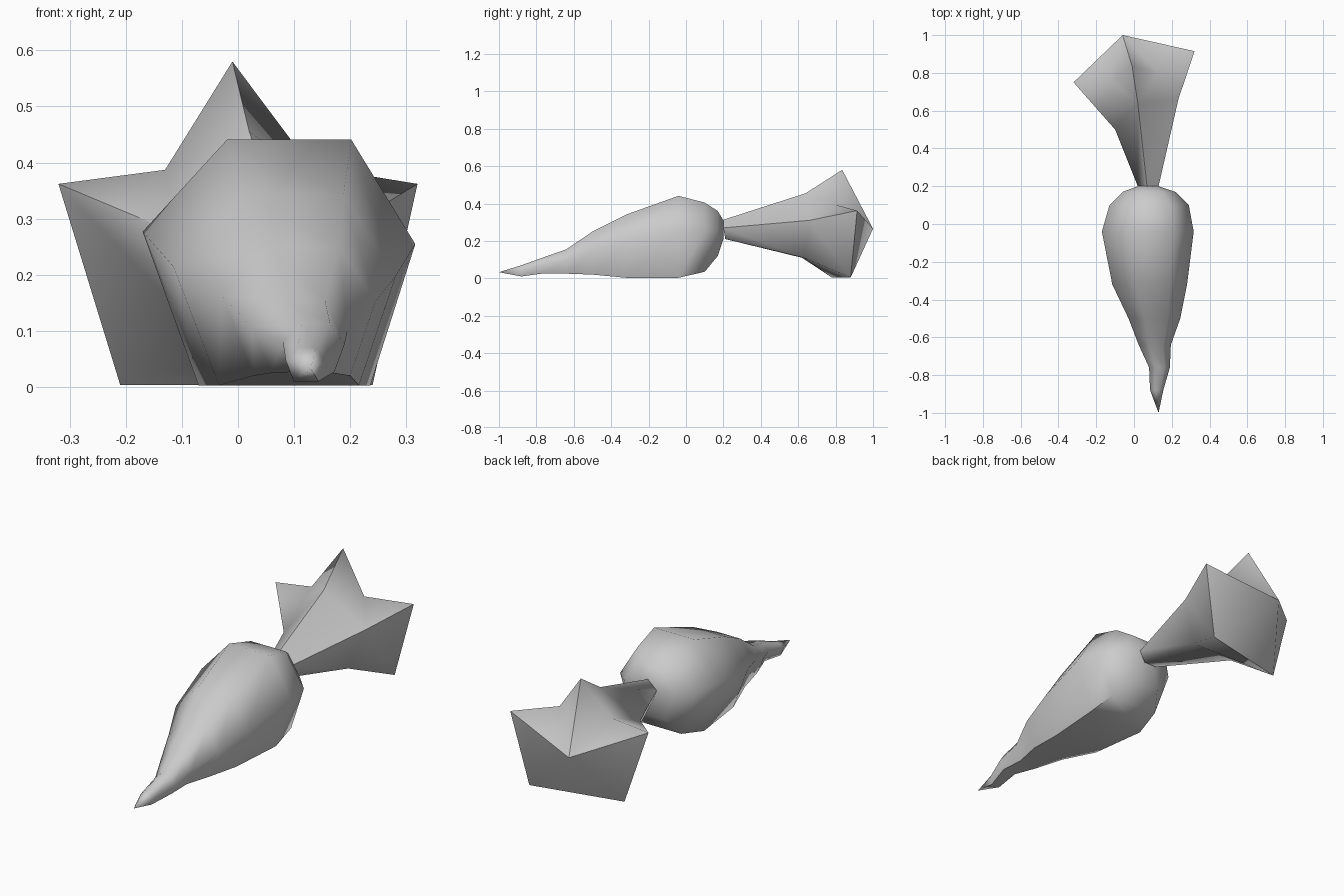
import bpy
import bmesh
from mathutils import Vector

default_cube = bpy.data.objects.get("Cube")
if default_cube:
    bpy.data.objects.remove(default_cube, do_unlink=True)

# Single plain material
grey = bpy.data.materials.new("plain_grey")
grey.use_nodes = True
grey.diffuse_color = (0.6, 0.6, 0.6, 1)
grey.node_tree.nodes["Principled BSDF"].inputs["Base Color"].default_value = grey.diffuse_color


def bridge(bm, first, second):
    """Join two rings with the same number of points."""
    count = len(first)
    for i in range(count):
        j = (i + 1) % count
        bm.faces.new((first[i], first[j], second[j], second[i]))


def finish(bm, name, sharp_angle):
    """Turn the mesh into a smooth shaded object."""
    bmesh.ops.recalc_face_normals(bm, faces=bm.faces[:])
    mesh = bpy.data.meshes.new(name)
    bm.to_mesh(mesh)
    bm.free()
    mesh.materials.append(grey)
    part = bpy.data.objects.new(name, mesh)
    bpy.context.collection.objects.link(part)
    bpy.ops.object.select_all(action="DESELECT")
    part.select_set(True)
    bpy.context.view_layer.objects.active = part
    bpy.ops.object.shade_smooth_by_angle(angle=sharp_angle)
    return part


def build_body():
    """Plump six-sided body that tapers to a thin tail."""
    section = [(-1, 0.25), (-0.38, 1), (0.53, 1), (1, 0.15), (0.67, -1), (-0.59, -1)]
    # Stations: y, centre x, centre z, half width, half height
    stations = [
        (0.2, 0.075, 0.26, 0.055, 0.05),
        (0.17, 0.08, 0.24, 0.14, 0.12),
        (0.1, 0.08, 0.22, 0.21, 0.185),
        (-0.04, 0.073, 0.222, 0.243, 0.219),
        (-0.32, 0.083, 0.172, 0.198, 0.169),
        (-0.5, 0.108, 0.135, 0.137, 0.115),
        (-0.64, 0.11, 0.09, 0.085, 0.065),
        (-0.76, 0.135, 0.07, 0.055, 0.043),
        (-0.88, 0.12, 0.04, 0.035, 0.03),
    ]
    bm = bmesh.new()
    rings = []
    for y, cx, cz, half_width, half_height in stations:
        rings.append([bm.verts.new((cx + u * half_width, y, cz + v * half_height))
                      for u, v in section])
    for first, second in zip(rings, rings[1:]):
        bridge(bm, first, second)
    bm.faces.new(rings[0])
    # Tail tip
    tip = bm.verts.new((0.13, -1, 0.033))
    last = rings[-1]
    for i, vert in enumerate(last):
        bm.faces.new((vert, last[(i + 1) % len(last)], tip))
    finish(bm, "body", 1.2)


def build_tail_fin():
    """Five-sided funnel that flares into a pointed star with a domed back."""
    # Order: top, left, lower left, lower right, right
    neck = [(0.07, 0.19, 0.31), (0.13, 0.2, 0.27), (0.11, 0.21, 0.21),
            (0.04, 0.21, 0.21), (0.02, 0.2, 0.27)]
    flare = [(0.02, 0.64, 0.455), (0.235, 0.66, 0.31), (0.16, 0.63, 0.11),
             (-0.08, 0.62, 0.11), (-0.1, 0.5, 0.27)]
    points = [(-0.01, 0.835, 0.58), (0.32, 0.915, 0.362), (0.24, 0.88, 0.004),
              (-0.21, 0.78, 0.004), (-0.32, 0.75, 0.362)]
    # Notches beside the top point, keyed by the side they cut
    notches = {0: (0.13, 0.8, 0.393), 4: (-0.13, 0.76, 0.387)}

    bm = bmesh.new()
    neck, flare, points = [[bm.verts.new(p) for p in ring] for ring in (neck, flare, points)]
    apex = bm.verts.new((-0.06, 1, 0.265))
    bridge(bm, neck, flare)
    bm.faces.new(neck)
    for i in range(5):
        j = (i + 1) % 5
        if i in notches:
            notch = bm.verts.new(notches[i])
            bm.faces.new((flare[i], flare[j], notch))
            for root, point in ((flare[i], points[i]), (flare[j], points[j])):
                bm.faces.new((root, notch, point))
                bm.faces.new((point, notch, apex))
        else:
            bm.faces.new((flare[i], flare[j], points[j], points[i]))
            bm.faces.new((points[i], points[j], apex))
    finish(bm, "tail_fin", 1.2)


build_body()
build_tail_fin()
